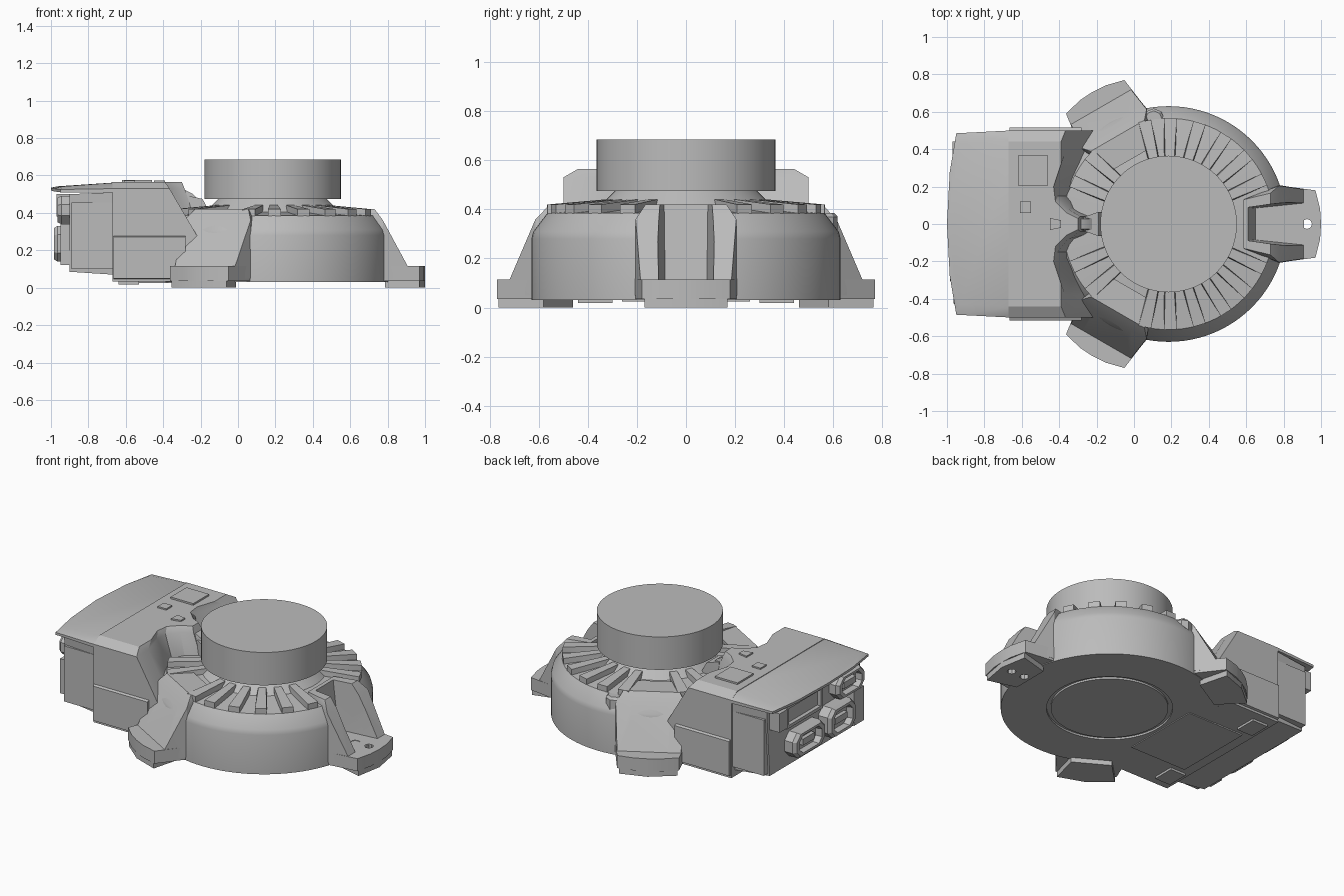
import bpy, bmesh, math
from mathutils import Matrix, Vector

if "Cube" in bpy.data.objects:
    bpy.data.objects.remove(bpy.data.objects["Cube"])

GREY = (0.5, 0.5, 0.5, 1)
mat = bpy.data.materials.new("cast grey")
mat.use_nodes = True
mat.diffuse_color = GREY
mat.node_tree.nodes["Principled BSDF"].inputs["Base Color"].default_value = GREY

CX = 0.185  # drum axis
AXIS = Matrix.Translation((CX, 0, 0))


def turn(deg):
    return AXIS @ Matrix.Rotation(math.radians(deg), 4, "Z")


def make(name, bm, xf=None):
    if xf:
        bm.transform(xf)
    bmesh.ops.recalc_face_normals(bm, faces=bm.faces)
    me = bpy.data.meshes.new(name)
    bm.to_mesh(me)
    bm.free()
    me.materials.append(mat)
    ob = bpy.data.objects.new(name, me)
    bpy.context.collection.objects.link(ob)
    smooth(me)
    return ob


def smooth(me):
    me.shade_smooth()
    me.set_sharp_from_angle(angle=math.radians(25))


def hull(name, pts, xf=None, mirror=False):
    bm = bmesh.new()
    if mirror:
        pts = pts + [(x, -y, z) for x, y, z in pts if y]
    vs = [bm.verts.new(p) for p in pts]
    res = bmesh.ops.convex_hull(bm, input=vs)
    bmesh.ops.delete(bm, geom=list({v for v in res["geom_interior"] if isinstance(v, bmesh.types.BMVert)}), context="VERTS")
    bmesh.ops.dissolve_limit(bm, angle_limit=0.01, verts=bm.verts, edges=bm.edges)
    return make(name, bm, xf)


def box(name, x0, x1, y0, y1, z0, z1, xf=None):
    return hull(name, [(x, y, z) for x in (x0, x1) for y in (y0, y1) for z in (z0, z1)], xf)


def lathe(name, profile, steps=96, xf=AXIS):
    bm = bmesh.new()
    vs = [bm.verts.new((r, 0, z)) for r, z in profile]
    es = [bm.edges.new(p) for p in zip(vs, vs[1:])]
    bmesh.ops.spin(bm, geom=vs + es, cent=(0, 0, 0), axis=(0, 0, 1), angle=math.tau, steps=steps)
    bmesh.ops.remove_doubles(bm, verts=bm.verts, dist=1e-4)
    return make(name, bm, xf)


def loft(name, rings):
    bm = bmesh.new()
    loops = [[bm.verts.new(p) for p in ring] for ring in rings]
    n = len(loops[0])
    for a, b in zip(loops, loops[1:]):
        for i in range(n):
            j = (i + 1) % n
            bm.faces.new((a[i], a[j], b[j], b[i]))
    bm.faces.new(loops[0])
    bm.faces.new(loops[-1])
    return make(name, bm)


def cut(ob, cutters):
    for c in cutters:
        mod = ob.modifiers.new("cut", "BOOLEAN")
        mod.operation, mod.solver, mod.object = "DIFFERENCE", "EXACT", c
    bpy.context.view_layer.update()
    me = bpy.data.meshes.new_from_object(ob.evaluated_get(bpy.context.evaluated_depsgraph_get()))
    ob.modifiers.clear()
    ob.data = me
    smooth(me)


# Round drum, with a grooved underside, chamfered shoulder and tapered neck
drum = lathe("drum", [(0, .03), (.34, .03), (.34, .042), (.365, .042), (.365, .03), (.63, .03), (.63, .28),
                      (.622, .31), (.565, .385), (.36, .405), (.285, .48), (0, .48)])
lathe("round_cap", [(0, .475), (.365, .475), (.365, .685), (0, .685)])

# Three mounting feet: a drilled plate and two sloping gussets beside a channel
channels, gussets = [], []
for n, a in enumerate((0, 120, 240)):
    xf = turn(a)
    channels.append(hull(f"channel_cutter_{n}", [(.415, .09, .5), (.465, .085, .112), (.9, .16, .5), (.9, .13, .112)], xf, True))
    gussets.append(hull(f"foot_gusset_{n}", [(.4, .13, .42), (.545, .165, .42), (.59, .205, .36), (.725, .185, .11),
                                             (.4, .14, .05), (.58, .21, .05), (.725, .185, .05)], xf, True))
    plate = hull(f"foot_plate_{n}", [(x, y, z) for z in (.035, .115)
                                     for x, y in ((.45, .15), (.6, .205), (.785, .18), (.81, .08), (.815, 0))], xf, True)
    pad = hull(f"foot_pad_{n}", [(x, y, z) for z in (0, .05) for x, y in ((.6, .12), (.785, .17), (.815, 0))], xf, True)
    drills = [lathe(f"drill_{n}_{i}", [(0, -.1), (.027, -.1), (.027, .3), (0, .3)], 8,
                    xf @ Matrix.Translation((r, 0, 0))) for i, r in enumerate((.645, .74))]
    cut(plate, drills)
    cut(pad, drills)
    for d in drills:
        bpy.data.objects.remove(d)
cut(drum, channels)
for n, g in enumerate(gussets):
    cut(g, channels[n:n + 1])
for c in channels:
    bpy.data.objects.remove(c)

# Radial fins on the shoulder
for a in (25, 41, 57, 73, 89, 103, 139, 156):
    for s in (1, -1):
        hull(f"fin_{a * s}", [(.28, .02, .37), (.28, .02, .445), (.38, .03, .42), (.565, .034, .42), (.565, .034, .37)],
             turn(a * s), True)

# Round boss on the shoulder
lathe("shoulder_boss", [(0, .25), (.058, .25), (.058, .37), (.045, .385), (0, .385)], 8, Matrix.Translation((.105, .56, 0)))

# Electronics housing, with its front face scooped around the drum
LOW = [(-.67, .5), (-.22, .5), (-.23, .38), (-.29, .23), (-.33, .15), (-.30, .08), (-.2, .04)]
TOP = [(-.67, .44), (-.39, .44), (-.39, .32), (-.43, .2), (-.42, .12), (-.36, .06), (-.30, .03)]


def outline(half, z):
    return [(x, y, z) for x, y in half] + [(x, -y, z) for x, y in reversed(half)]


mid = [(a + (b - a) * .86, c if i > 1 else .5) for i, ((a, c), (b, d)) in enumerate(zip(LOW, TOP))]
loft("housing", [outline(LOW, .032), outline(LOW, .28), outline(mid, .53), outline(TOP, .565)])

# Raised nose joining the lid to the neck
hull("nose_bridge", [(-.45, .05, .562), (-.29, .028, .525), (-.24, .028, .5), (-.17, .03, .42), (-.45, .05, .3), (-.17, .03, .3)], None, True)
hull("nose_tip", [(-.26, .04, .49), (-.19, .065, .475), (-.16, .065, .42), (-.26, .04, .35), (-.16, .065, .35)], None, True)

# Rear body and overhanging lid
hull("rear_body", [(-.9, .44, .085), (-.9, .47, .5), (-.67, .46, .07), (-.66, .49, .51), (-.66, .46, .07)], None, True)
hull("rear_lid", [(-1, 0, .535), (-1, 0, .52), (-.985, .28, .53), (-.985, .28, .515), (-.95, .485, .525), (-.95, .485, .51),
                  (-.66, .5, .51), (-.66, .5, .53), (-.62, .44, .565), (-.93, .43, .542), (-.965, 0, .542), (-.62, 0, .565)], None, True)
for s, side in ((1, "left"), (-1, "right")):
    hull(f"side_rail_{side}", [(x, s * y, z) for x in (-.665, -.28 if s else 0) for y, z in ((.45, .035), (.515, .05), (.515, .27), (.45, .3))])
    box(f"side_step_{side}", -.89, -.66, s * .4, s * .485, .1, .455)
    box(f"under_pad_{side}", -.64, -.53, s * .3, s * .44, .018, .05)

# Lid buttons
box("large_button", -.62, -.46, .205, .365, .55, .576)
box("small_button", -.61, -.55, .06, .12, .55, .574)
hull("front_button", [(-.45, .032, .55), (-.45, .032, .574), (-.39, .02, .55), (-.39, .02, .574)], None, True)

# Rear connectors: bevelled shells with a raised core
for name, y0, y1, z0, z1, x in (("wide_connector", -.03, .29, .14, .3, -.975), ("narrow_connector", -.32, -.05, .14, .33, -.985),
                                ("upper_connector", -.44, -.16, .34, .49, -.965)):
    b = .045
    ring = [(y0 + b, z0), (y1 - b, z0), (y1, z0 + b), (y1, z1 - b), (y1 - b, z1), (y0 + b, z1), (y0, z1 - b), (y0, z0 + b)]
    yc, zc = (y0 + y1) / 2, (z0 + z1) / 2

    def section(xx, k):
        return [(xx, yc + (y - yc) * k, zc + (z - zc) * k) for y, z in ring]
    loft(name, [section(-.88, 1), section(x + .02, 1), section(x, .88), section(x, .7), section(x + .04, .65)])
    box(name + "_core", x + .015, -.88, yc - .06, yc + .06, zc - .02, zc + .02)

# Frame around the rear window
for name, y0, y1, z0, z1 in (("window_sill", -.06, .3, .335, .355), ("window_head", -.06, .3, .46, .48),
                             ("window_jamb_left", .28, .3, .335, .48), ("window_jamb_right", -.06, -.04, .335, .48)):
    box(name, -.925, -.88, y0, y1, z0, z1)
box("rear_corner_left", -.97, -.88, .36, .44, .38, .5)
box("rear_corner_right", -.95, -.88, -.44, -.34, .12, .34)

# Service panel under the housing
box("service_panel", -.6, -.2, -.26, .26, .024, .04)
